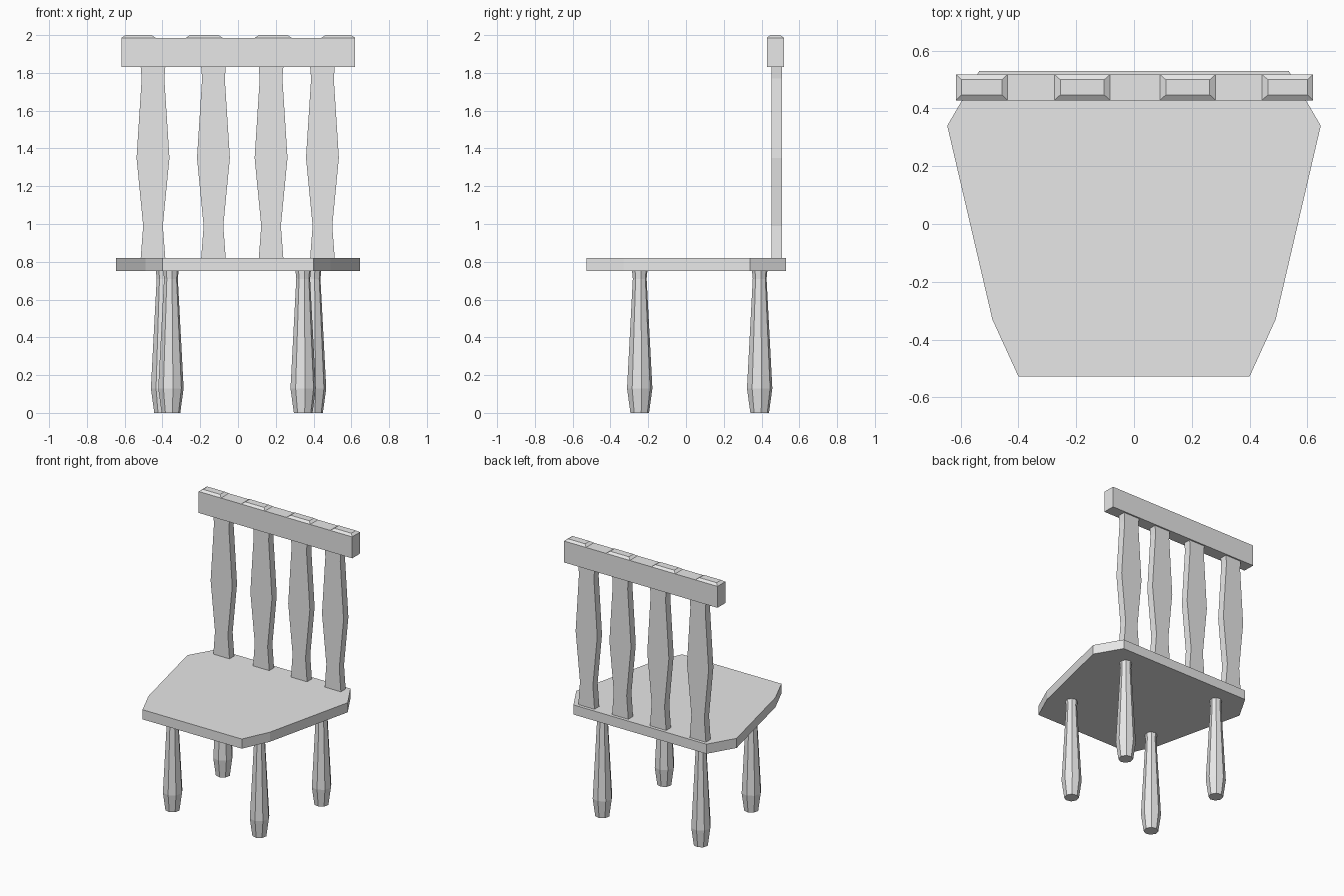
import bpy
import bmesh
import math

if "Cube" in bpy.data.objects:
    bpy.data.objects.remove(bpy.data.objects["Cube"], do_unlink=True)

GREY = (0.8, 0.8, 0.8, 1.0)
mat = bpy.data.materials.new("plain_grey")
mat.use_nodes = True
mat.diffuse_color = GREY
mat.node_tree.nodes["Principled BSDF"].inputs["Base Color"].default_value = GREY


def finish(bm, name):
    """Turn a bmesh into a flat-shaded object."""
    bmesh.ops.recalc_face_normals(bm, faces=bm.faces)
    mesh = bpy.data.meshes.new(name)
    bm.to_mesh(mesh)
    bm.free()
    mesh.materials.append(mat)
    obj = bpy.data.objects.new(name, mesh)
    bpy.context.collection.objects.link(obj)
    return obj


def loft(name, rings):
    """Skin a list of closed rings and cap both ends."""
    bm = bmesh.new()
    loops = [[bm.verts.new(p) for p in ring] for ring in rings]
    n = len(loops[0])
    for a, b in zip(loops, loops[1:]):
        for i in range(n):
            j = (i + 1) % n
            bm.faces.new((a[i], a[j], b[j], b[i]))
    bm.faces.new(loops[0][::-1])
    bm.faces.new(loops[-1])
    return finish(bm, name)


def rect(x0, x1, y0, y1, z):
    return [(x0, y0, z), (x1, y0, z), (x1, y1, z), (x0, y1, z)]


# Seat: tapered slab with clipped corners
half = [(0.4, -0.527), (0.49, -0.33), (0.646, 0.34), (0.535, 0.53)]
outline = half + [(-x, y) for x, y in reversed(half)]
loft("seat", [[(x, y, z) for x, y in outline] for z in (0.75, 0.82)])

# Legs: eight-sided turned posts
leg_profile = [(0, 0.05), (0.13, 0.068), (0.71, 0.037), (0.75, 0.041)]
legs = {"front_right_leg": (-0.355, -0.245), "front_left_leg": (0.345, -0.245),
        "back_right_leg": (-0.394, 0.39), "back_left_leg": (0.4, 0.39)}
for name, (cx, cy) in legs.items():
    rings = []
    for z, r in leg_profile:
        angles = [math.tau * (i + 0.2) / 8 for i in range(8)]
        rings.append([(cx + r * math.cos(a), cy + r * math.sin(a), z) for a in angles])
    loft(name, rings)

# Back slats: flat boards with a wavy silhouette
slat_profile = [(0.82, 0.065), (0.99, 0.052), (1.35, 0.087), (1.77, 0.06), (1.83, 0.065)]
for i, cx in enumerate((-0.45, -0.13, 0.175, 0.447)):
    loft(f"back_slat_{i + 1}",
         [rect(cx - w, cx + w, 0.452, 0.507, z) for z, w in slat_profile])

# Top rail with four bevelled raised pads
loft("top_rail", [rect(-0.616, 0.62, 0.428, 0.518, z) for z in (1.83, 1.986)])
pads = [(-0.616, -0.437), (-0.275, -0.083), (0.09, 0.282), (0.443, 0.62)]
for i, (x0, x1) in enumerate(pads):
    loft(f"rail_pad_{i + 1}", [rect(x0, x1, 0.428, 0.518, 1.986),
                               rect(x0 + 0.02, x1 - 0.02, 0.447, 0.499, 2.0)])
